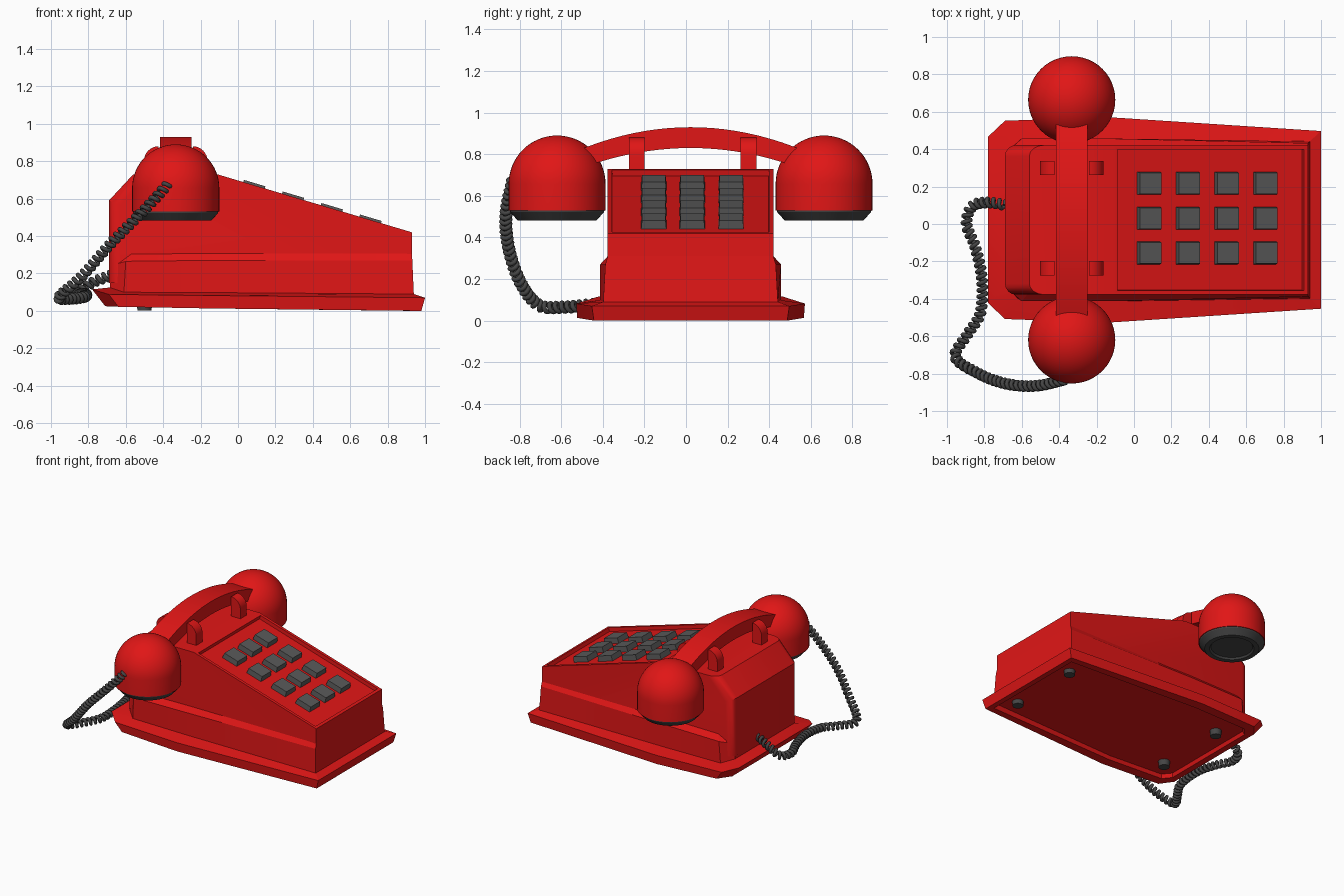
import bpy, bmesh, math
from mathutils import Vector, Matrix

if "Cube" in bpy.data.objects:
    bpy.data.objects.remove(bpy.data.objects["Cube"])

CY = 0.022      # centre line of the whole phone
HX = -0.333     # handset x position


def material(name, rgb):
    m = bpy.data.materials.new(name)
    m.diffuse_color = (*rgb, 1)
    m.use_nodes = True
    m.node_tree.nodes["Principled BSDF"].inputs["Base Color"].default_value = m.diffuse_color
    return m


RED = material("red_plastic", (0.75, 0.008, 0.008))
DARK = material("dark_rubber", (0.06, 0.06, 0.06))
KEY = material("key_grey", (0.1, 0.1, 0.1))


def finish(name, bm, mat, angle=30):
    bmesh.ops.recalc_face_normals(bm, faces=bm.faces[:])
    me = bpy.data.meshes.new(name)
    bm.to_mesh(me)
    bm.free()
    ob = bpy.data.objects.new(name, me)
    bpy.context.collection.objects.link(ob)
    me.materials.append(mat)
    bpy.ops.object.select_all(action='DESELECT')
    ob.select_set(True)
    bpy.context.view_layer.objects.active = ob
    bpy.ops.object.shade_smooth_by_angle(angle=math.radians(angle))
    return ob


def prism(pts, axis, lo, hi):
    """Extrude a 2D profile (a, z) along x or y."""
    bm = bmesh.new()
    place = (lambda a, z, t: (t, a, z)) if axis == 'x' else (lambda a, z, t: (a, t, z))
    face = bm.faces.new([bm.verts.new(place(a, z, lo)) for a, z in pts])
    ext = bmesh.ops.extrude_face_region(bm, geom=[face])
    shift = Vector(place(0, 0, hi - lo))
    for v in ext['geom']:
        if isinstance(v, bmesh.types.BMVert):
            v.co += shift
    bmesh.ops.recalc_face_normals(bm, faces=bm.faces[:])
    return bm


def loft(half_loops):
    """Skin mirrored half outlines of (x, half_width, z)."""
    bm = bmesh.new()
    rings = []
    for half in half_loops:
        full = [(x, CY + w, z) for x, w, z in half] + [(x, CY - w, z) for x, w, z in reversed(half)]
        rings.append([bm.verts.new(p) for p in full])
    n = len(rings[0])
    for a, b in zip(rings, rings[1:]):
        for i in range(n):
            j = (i + 1) % n
            bm.faces.new((a[i], a[j], b[j], b[i]))
    bm.faces.new(rings[0])
    bm.faces.new(rings[-1])
    return bm


def lathe(profile, centre, steps=48):
    """Spin an (r, z) profile around a vertical axis."""
    bm = bmesh.new()
    vs = [bm.verts.new((r, 0, z)) for r, z in profile]
    es = [bm.edges.new(p) for p in zip(vs, vs[1:])]
    bmesh.ops.spin(bm, geom=vs + es, axis=(0, 0, 1), cent=(0, 0, 0), steps=steps, angle=math.tau)
    bmesh.ops.remove_doubles(bm, verts=bm.verts[:], dist=1e-5)
    bmesh.ops.translate(bm, verts=bm.verts[:], vec=centre)
    return bm


# Base skirt and bulging lower body, with a hollow underside
bm = loft([
    [(0.93, 0.41, 0.035), (-0.15, 0.46, 0.04), (-0.60, 0.44, 0.05), (-0.65, 0.38, 0.05)],
    [(0.94, 0.42, 0.0), (-0.15, 0.47, 0.013), (-0.61, 0.45, 0.022), (-0.66, 0.39, 0.023)],
    [(0.98, 0.465, 0.0), (-0.15, 0.545, 0.013), (-0.64, 0.52, 0.022), (-0.71, 0.43, 0.025)],
    [(1.0, 0.475, 0.07), (-0.15, 0.55, 0.082), (-0.69, 0.53, 0.088), (-0.78, 0.445, 0.115)],
    [(0.94, 0.42, 0.09), (-0.15, 0.435, 0.098), (-0.61, 0.43, 0.10), (-0.685, 0.36, 0.125)],
    [(0.932, 0.41, 0.27), (-0.15, 0.435, 0.27), (-0.60, 0.435, 0.265), (-0.685, 0.36, 0.24)],
    [(0.93, 0.398, 0.31), (-0.15, 0.398, 0.31), (-0.57, 0.398, 0.305), (-0.68, 0.35, 0.28)],
])
finish("lower_body", bm, RED, 20)

# Wedge shaped upper body with rounded rear corners
TOP, X0, X1, Z1 = 0.73, -0.11, 0.93, 0.42
bm = prism([(-0.69, 0.15), (X1, 0.15), (X1, Z1), (X0, TOP), (-0.56, TOP), (-0.69, 0.59)],
           'y', CY - 0.4, CY + 0.4)
rear = [e for e in bm.edges if all(v.co.x < -0.5 for v in e.verts)
        and abs(e.verts[0].co.y - e.verts[1].co.y) < 0.01]
bmesh.ops.bevel(bm, geom=rear, offset=0.06, segments=4, profile=0.5, affect='EDGES')
bm.normal_update()
# Recessed keypad panel
panel = [f for f in bm.faces if f.normal.z > 0.8 and f.calc_center_median().x > 0.2]
bmesh.ops.inset_region(bm, faces=panel, thickness=0.032)
bmesh.ops.inset_region(bm, faces=panel, thickness=0.002, depth=-0.028)
finish("upper_body", bm, RED, 25)

# Twelve keys lying on the slope
slope = math.atan2(TOP - Z1, X1 - X0)
for col, x in enumerate((0.083, 0.29, 0.497, 0.704)):
    for row, y in enumerate((0.217, 0.03, -0.155)):
        bm = bmesh.new()
        bmesh.ops.create_cube(bm, size=1, matrix=Matrix.Diagonal((0.128, 0.122, 0.045, 1)))
        for v in bm.verts:
            if v.co.z > 0:
                v.co.x *= 0.93
                v.co.y *= 0.93
        z = TOP - (x - X0) * math.tan(slope) - 0.011
        bmesh.ops.transform(bm, verts=bm.verts[:],
                            matrix=Matrix.Translation((x, y, z)) @ Matrix.Rotation(slope, 4, 'Y'))
        finish(f"key_{col}_{row}", bm, KEY)

# Four cradle prongs, rounded on the outside
for sx in (-1, 1):
    for y in (-0.237, 0.3):
        arc = [(0.092 + 0.078 * math.sin(t), 0.80 + 0.08 * math.cos(t))
               for t in (i * math.pi / 16 for i in range(9))]
        pts = [(HX + sx * a, z) for a, z in arc + [(0.17, 0.70), (0.092, 0.70)]]
        finish("cradle_prong", prism(pts, 'y', y - 0.038, y + 0.038), RED)

# Arched handset grip
span = [-0.55 + 1.1 * i / 20 for i in range(21)]
pts = [(CY + d, 0.93 - 0.38 * d * d) for d in span]
pts += [(CY + d, 0.83 - 0.35 * d * d) for d in reversed(span)]
finish("handset_grip", prism(pts, 'x', HX - 0.085, HX + 0.085), RED)

# Handset domes and their dark caps
R = 0.233
for side, label in ((-1, "mouthpiece"), (1, "earpiece")):
    c = (HX, CY + side * 0.642, 0)
    dome = [(R * math.sin(t), 0.657 + R * math.cos(t))
            for t in (i * math.pi / 32 for i in range(17))]
    finish(label + "_dome", lathe(dome + [(R, 0.53), (0, 0.53)], c), RED)
    cap = [(0, 0.532), (0.228, 0.532), (0.226, 0.522), (0.19, 0.482),
           (0.155, 0.482), (0.145, 0.495), (0, 0.495)]
    finish(label + "_cap", lathe(cap, c), DARK, 20)

# Rubber feet inside the hollow base
for x in (0.83, -0.5):
    for y in (-0.27, 0.29):
        finish("foot", lathe([(0, 0.06), (0.042, 0.06), (0.038, 0.003), (0, 0.003)], (x, y, 0), 20), DARK)

# Coiled cord wound around a smooth path
path = [Vector(p) for p in (
    (-0.36, -0.83, 0.69), (-0.52, -0.865, 0.52), (-0.68, -0.855, 0.36), (-0.83, -0.80, 0.19),
    (-0.955, -0.71, 0.075), (-0.89, -0.59, 0.065), (-0.82, -0.47, 0.075), (-0.815, -0.28, 0.09),
    (-0.85, -0.12, 0.085), (-0.895, 0.0, 0.08), (-0.865, 0.095, 0.09), (-0.78, 0.115, 0.15),
    (-0.68, 0.1, 0.19))]
ext = [2 * path[0] - path[1]] + path + [2 * path[-1] - path[-2]]
line = []
for p0, p1, p2, p3 in zip(ext, ext[1:], ext[2:], ext[3:]):
    for i in range(70):
        t = i / 70
        line.append(0.5 * (2 * p1 + (p2 - p0) * t + (2 * p0 - 5 * p1 + 4 * p2 - p3) * t * t
                           + (3 * p1 - p0 - 3 * p2 + p3) * t ** 3))
normal, dist, coil = Vector((0, 0, 1)), 0.0, []
for a, b in zip(line, line[1:]):
    tan = (b - a).normalized()
    normal = (normal - tan * normal.dot(tan)).normalized()
    ang = math.tau * dist / 0.034
    coil.append(a + 0.021 * (normal * math.cos(ang) + tan.cross(normal) * math.sin(ang)))
    dist += (b - a).length
curve = bpy.data.curves.new("coiled_cord", 'CURVE')
curve.dimensions = '3D'
curve.bevel_depth = 0.0115
curve.bevel_resolution = 2
curve.use_fill_caps = True
sp = curve.splines.new('POLY')
sp.points.add(len(coil) - 1)
for pt, co in zip(sp.points, coil):
    pt.co = (*co, 1)
curve.materials.append(DARK)
bpy.context.collection.objects.link(bpy.data.objects.new("coiled_cord", curve))
